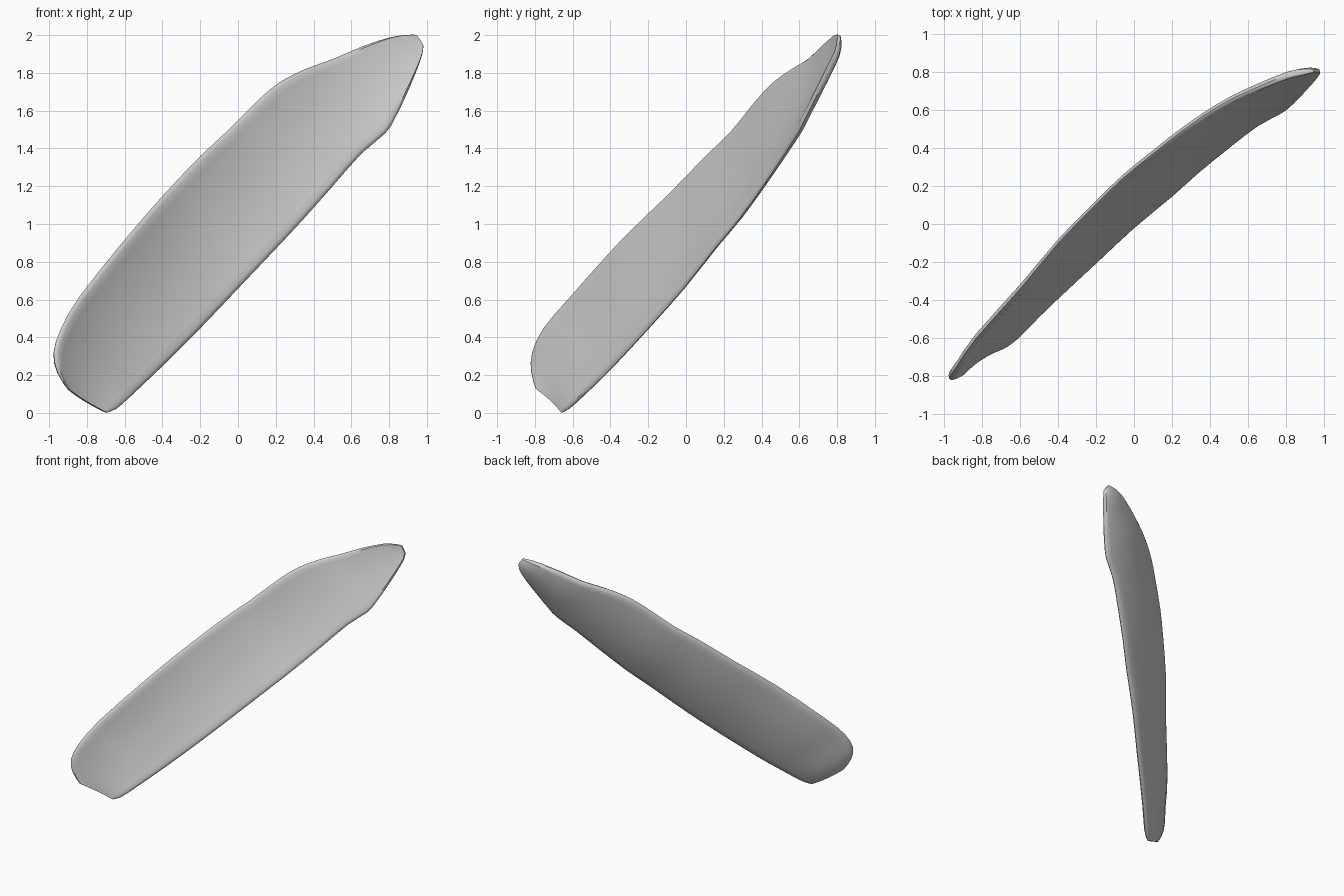
import bpy, bmesh, math
from mathutils import Vector

if "Cube" in bpy.data.objects:
    bpy.data.objects.remove(bpy.data.objects["Cube"])

# Paired points on the upper and lower edge of the blade, from base to tip
UPPER = [(-.91, -.79, .13), (-.96, -.81, .215), (-.98, -.805, .32), (-.94, -.745, .45),
         (-.84, -.60, .62), (-.60, -.33, .92), (-.40, -.09, 1.15), (-.20, .115, 1.36),
         (-.06, .25, 1.49), (.10, .38, 1.65), (.22, .475, 1.75), (.36, .575, 1.82),
         (.50, .66, 1.87), (.65, .73, 1.935), (.80, .79, 1.985), (.90, .81, 2.0),
         (.945, .815, 2.0)]
LOWER = [(-.70, -.65, .0), (-.65, -.615, .02), (-.58, -.55, .08), (-.50, -.47, .155),
         (-.40, -.375, .25), (-.20, -.19, .45), (0, -.005, .66), (.20, .16, .87),
         (.34, .285, 1.02), (.50, .415, 1.20), (.65, .53, 1.37), (.78, .60, 1.48),
         (.83, .64, 1.56), (.88, .69, 1.66), (.94, .76, 1.80), (.975, .805, 1.90),
         (.98, .81, 1.95)]
STEPS = [0, .015, .04, .1, .2, .35, .5, .65, .8, .90, .96, .985, 1]   # across the width
CAMBER = .065       # hollow depth relative to the width
HALF = .021         # half thickness
SHIFT = -.008       # edge offset towards the hollow side


def smooth(points):
    """Insert a curved midpoint between neighbouring points."""
    p = [Vector(q) for q in points]
    out = []
    for i in range(len(p) - 1):
        a, d = p[max(i - 1, 0)], p[min(i + 2, len(p) - 1)]
        out += [p[i], (p[i] + p[i + 1]) * .5625 - (a + d) * .0625]
    return out + [p[-1]]


upper, lower = smooth(UPPER), smooth(LOWER)
mid = [(a + b) / 2 for a, b in zip(upper, lower)]
last = len(mid) - 1


def section(i):
    """Closed cross-section: front side from upper to lower edge, back side returning."""
    a, b = upper[i], lower[i]
    along = mid[min(i + 2, last)] - mid[max(i - 2, 0)]
    back = along.cross(b - a).normalized()
    depth = CAMBER * (b - a).length
    half = HALF * min(1, .35 + .2 * min(i, last - i))

    def point(t, side):
        bow = 4 * t * (1 - t)
        # Blunt rim that keeps thickening slightly towards the middle
        rim = .85 * math.sqrt(min(1, bow / .15)) + .25 * bow
        return a.lerp(b, t) + back * (SHIFT + depth * bow + side * half * rim)

    front = [point(t, -1) for t in STEPS]
    rear = [point(t, 1) for t in reversed(STEPS[1:-1])]
    return front + rear


# Curved blade lofted through the sections
bm = bmesh.new()
rings = [[bm.verts.new(p) for p in section(i)] for i in range(last + 1)]
n = len(rings[0])
for r, s in zip(rings, rings[1:]):
    for k in range(n):
        bm.faces.new((r[k], r[(k + 1) % n], s[(k + 1) % n], s[k]))

# Closed ends: strips between the front and rear points
for ring in (rings[0], rings[-1]):
    for k in range(n // 2):
        quad = [ring[k], ring[k + 1], ring[(n - k - 1) % n], ring[(n - k) % n]]
        bm.faces.new(list(dict.fromkeys(quad)))
bmesh.ops.recalc_face_normals(bm, faces=bm.faces)

mesh = bpy.data.meshes.new("curved_blade")
bm.to_mesh(mesh)
bm.free()
blade = bpy.data.objects.new("curved_blade", mesh)
bpy.context.collection.objects.link(blade)

grey = bpy.data.materials.new("light_grey")
grey.diffuse_color = (.6, .6, .6, 1)
grey.use_nodes = True
grey.node_tree.nodes["Principled BSDF"].inputs["Base Color"].default_value = grey.diffuse_color
mesh.materials.append(grey)

bpy.context.view_layer.objects.active = blade
blade.select_set(True)
bpy.ops.object.shade_smooth_by_angle(angle=math.radians(35))
